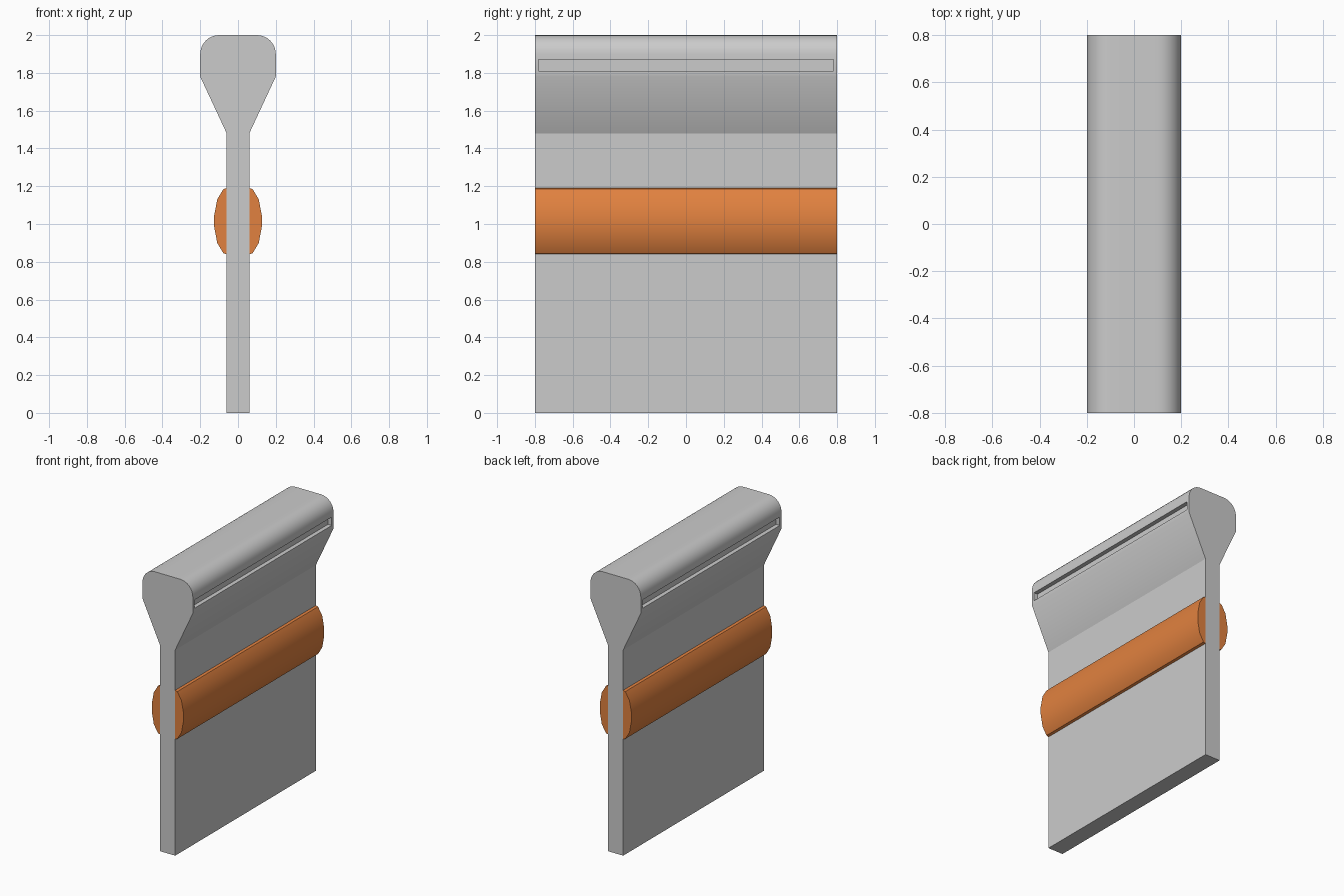
import bpy, bmesh, math

if "Cube" in bpy.data.objects:
    bpy.data.objects.remove(bpy.data.objects["Cube"])

HALF_LEN = 0.8


def extrude_profile(name, pts, smooth=True):
    """Extrude an XZ outline along the full length in Y."""
    bm = bmesh.new()
    face = bm.faces.new([bm.verts.new((x, -HALF_LEN, z)) for x, z in pts])
    res = bmesh.ops.extrude_face_region(bm, geom=[face])
    verts = [g for g in res["geom"] if isinstance(g, bmesh.types.BMVert)]
    bmesh.ops.translate(bm, verts=verts, vec=(0, 2 * HALF_LEN, 0))
    bmesh.ops.recalc_face_normals(bm, faces=bm.faces)
    mesh = bpy.data.meshes.new(name)
    bm.to_mesh(mesh)
    bm.free()
    obj = bpy.data.objects.new(name, mesh)
    bpy.context.collection.objects.link(obj)
    if smooth:
        bpy.ops.object.select_all(action='DESELECT')
        obj.select_set(True)
        bpy.context.view_layer.objects.active = obj
        bpy.ops.object.shade_smooth_by_angle(angle=math.radians(35))
    return obj


def mirror_x(obj):
    mod = obj.modifiers.new("mirror", 'MIRROR')
    mod.use_axis = (True, False, False)
    mod.use_mirror_merge = False


# Upright panel
extrude_profile("panel", [(-0.06, 0), (0.06, 0), (0.06, 2), (-0.06, 2)], smooth=False)

# Flared cap rail with rounded upper corner
arc = [(0.1 + 0.1 * math.cos(a), 1.9 + 0.1 * math.sin(a))
       for a in (math.radians(90 * i / 8) for i in range(9))]
cap = extrude_profile("cap_rail", [(0.06, 1.48), (0.2, 1.78)] + arc + [(0.06, 2.0)])

# Long shallow slot in the side of the cap rail
bpy.ops.mesh.primitive_cube_add(size=1, location=(0.2, 0, 1.84))
cutter = bpy.context.object
cutter.name = "slot_cutter"
cutter.scale = (0.06, 1.56, 0.06)
cutter.hide_render = True
cut = cap.modifiers.new("slot", 'BOOLEAN')
cut.operation = 'DIFFERENCE'
cut.solver = 'EXACT'
cut.object = cutter
bpy.context.view_layer.objects.active = cap
bpy.ops.object.modifier_apply(modifier="slot")
bpy.data.objects.remove(cutter)
mirror_x(cap)

# Orange bumper strip
bumper = extrude_profile("bumper_strip", [
    (0.06, 0.84), (0.077, 0.845), (0.11, 0.9), (0.126, 0.985),
    (0.126, 1.045), (0.11, 1.13), (0.077, 1.185), (0.06, 1.19)])
mirror_x(bumper)
orange = bpy.data.materials.new("orange")
orange.diffuse_color = (0.75, 0.22, 0.05, 1)
orange.use_nodes = True
orange.node_tree.nodes["Principled BSDF"].inputs["Base Color"].default_value = orange.diffuse_color
bumper.data.materials.append(orange)
